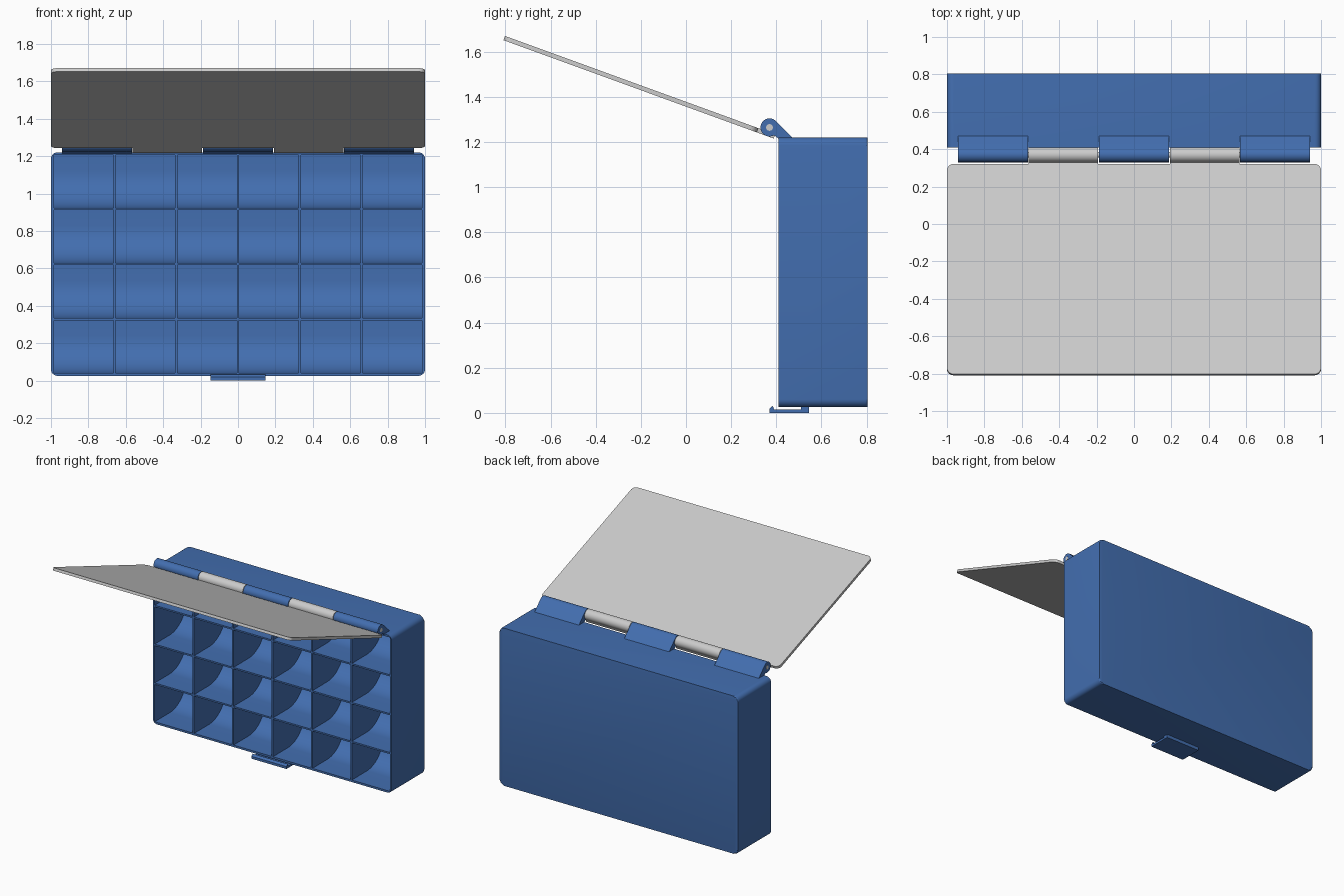
import bpy, bmesh
from math import sin, cos, radians
from mathutils import Matrix, Vector

if "Cube" in bpy.data.objects:
    bpy.data.objects.remove(bpy.data.objects["Cube"])

PY, PZ = 0.37, 1.265           # hinge axis
blue = bpy.data.materials.new("blue_plastic")
blue.diffuse_color = (0.055, 0.155, 0.43, 1)
blue.use_nodes = True
blue.node_tree.nodes["Principled BSDF"].inputs["Base Color"].default_value = blue.diffuse_color


def arc(cy, cz, r, a0, a1, n=10):
    return [(cy + r * cos(radians(a0 + (a1 - a0) * i / n)),
             cz + r * sin(radians(a0 + (a1 - a0) * i / n))) for i in range(n + 1)]


def rounded_rect(x0, x1, z0, z1, r):
    return (arc(x1 - r, z0 + r, r, -90, 0, 6) + arc(x1 - r, z1 - r, r, 0, 90, 6)
            + arc(x0 + r, z1 - r, r, 90, 180, 6) + arc(x0 + r, z0 + r, r, 180, 270, 6))


def add_prism(bm, pts, a, b, axis):
    """Extrude a 2D outline from a to b along x (outline in yz) or y (outline in xz)."""
    def place(p, t):
        return (t, p[0], p[1]) if axis == 'x' else (p[0], t, p[1])
    lo = [bm.verts.new(place(p, a)) for p in pts]
    hi = [bm.verts.new(place(p, b)) for p in pts]
    n = len(pts)
    bm.faces.new(lo)
    bm.faces.new(hi[::-1])
    for i in range(n):
        bm.faces.new((lo[i], hi[i], hi[(i + 1) % n], lo[(i + 1) % n]))


def finish(name, bm, mat=None, smooth=True):
    bmesh.ops.recalc_face_normals(bm, faces=bm.faces[:])
    me = bpy.data.meshes.new(name)
    bm.to_mesh(me)
    bm.free()
    ob = bpy.data.objects.new(name, me)
    bpy.context.collection.objects.link(ob)
    if mat:
        me.materials.append(mat)
    if smooth:
        shade(ob)
    return ob


def shade(ob):
    bpy.ops.object.select_all(action='DESELECT')
    ob.select_set(True)
    bpy.context.view_layer.objects.active = ob
    bpy.ops.object.shade_smooth_by_angle(angle=radians(30))


def prism(name, pts, spans, axis, mat=None):
    bm = bmesh.new()
    for a, b in spans:
        add_prism(bm, pts, a, b, axis)
    return finish(name, bm, mat)


# Case body with softened back rim
F, B, Z0, Z1 = 0.41, 0.805, 0.025, 1.22
bm = bmesh.new()
add_prism(bm, rounded_rect(-1, 1, Z0, Z1, 0.035), F, B, 'y')
rim = [e for e in bm.edges if all(v.co.y > B - 1e-4 for v in e.verts)]
bmesh.ops.bevel(bm, geom=rim, offset=0.01, segments=3, profile=0.5, affect='EDGES')
case = finish("case", bm, blue, smooth=False)

# Compartments: 6 x 4 cells, each with a scooped lower back
wall, div, back, scoop = 0.015, 0.012, 0.79, 0.2
cols, rows = 6, 4
cw = (2 - 2 * wall - (cols - 1) * div) / cols
ch = (Z1 - Z0 - 2 * wall - (rows - 1) * div) / rows
bm = bmesh.new()
for r in range(rows):
    z = Z0 + wall + r * (ch + div)
    cell = [(0.3, z)] + arc(back - scoop, z + scoop, scoop, -90, 0, 12) + [(back, z + ch), (0.3, z + ch)]
    for c in range(cols):
        x = -1 + wall + c * (cw + div)
        add_prism(bm, cell, x, x + cw, 'x')
cutter = finish("cell_cutter", bm, blue, smooth=False)
cutter.hide_render = True
mod = case.modifiers.new("cells", 'BOOLEAN')
mod.operation = 'DIFFERENCE'
mod.solver = 'EXACT'
mod.object = cutter
bpy.context.view_layer.objects.active = case
bpy.ops.object.modifier_apply(modifier=mod.name)
bpy.data.objects.remove(cutter)
shade(case)

# Hinge knuckles on the case, and the pin
prism("case_hinge", arc(PY, PZ, 0.04, 45, 300, 24) + [(F, 1.215), (0.476, 1.215)],
      [(-0.94, -0.568), (-0.188, 0.188), (0.568, 0.94)], 'x', blue)
prism("hinge_pin", arc(PY, PZ, 0.015, 0, 345, 23), [(-0.942, 0.942)], 'x')

# Lid and its knuckles, built closed and then swung open about the pin
lid = prism("lid", rounded_rect(-1, 1, Z0, Z1, 0.035), [(F - 0.02, F)], 'y')
lid_hinge = prism("lid_hinge", arc(PY, PZ, 0.04, 60, 300, 24)
                  + [(PY + 0.02, PZ - 0.05), (F, PZ - 0.05), (F, PZ + 0.0346)],
                  [(-0.564, -0.192), (0.192, 0.564)], 'x')
pivot = Vector((0, PY, PZ))
swing = Matrix.Translation(pivot) @ Matrix.Rotation(radians(-110), 4, 'X') @ Matrix.Translation(-pivot)
for ob in (lid, lid_hinge):
    ob.data.transform(swing)

# Latch under the case with a hooked front lip
prism("latch", [(0.37, 0), (0.545, 0), (0.545, 0.028), (0.51, 0.028), (0.51, 0.015),
                (0.39, 0.015), (0.385, 0.032), (0.37, 0.018)], [(-0.147, 0.147)], 'x', blue)
